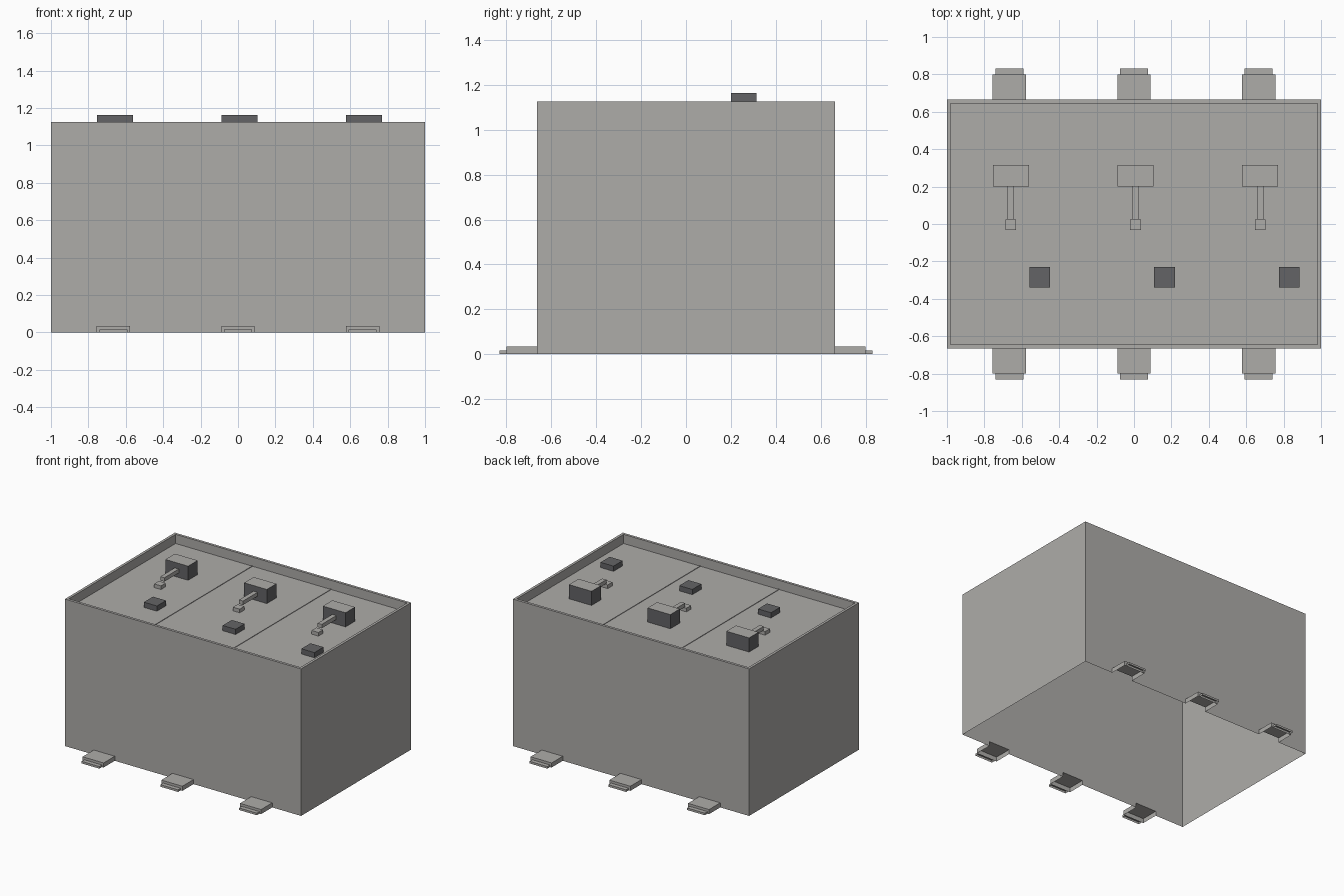
import bpy

cube = bpy.data.objects.get("Cube")
if cube:
    bpy.data.objects.remove(cube, do_unlink=True)


def material(name, colour):
    m = bpy.data.materials.new(name)
    m.use_nodes = True
    m.diffuse_color = colour
    m.node_tree.nodes["Principled BSDF"].inputs["Base Color"].default_value = colour
    return m


GREY = material("light_grey", (0.42, 0.413, 0.397, 1))
DARK = material("dark_grey", (0.127, 0.127, 0.133, 1))


def surface(name, polygons, *mats):
    """Object made of separate flat polygons."""
    verts, faces = [], []
    for poly in polygons:
        faces.append(range(len(verts), len(verts) + len(poly)))
        verts += poly
    me = bpy.data.meshes.new(name)
    me.from_pydata(verts, [], [tuple(f) for f in faces])
    for m in mats:
        me.materials.append(m)
    ob = bpy.data.objects.new(name, me)
    bpy.context.collection.objects.link(ob)
    return ob


def box_faces(x0, x1, y0, y1, z0, z1):
    """Outward faces in the order bottom, top, front, back, right, left."""
    a, b, c, d = [(x, y, z0) for x, y in ((x0, y0), (x1, y0), (x1, y1), (x0, y1))]
    e, f, g, h = [(p[0], p[1], z1) for p in (a, b, c, d)]
    return [(d, c, b, a), (e, f, g, h), (a, b, f, e),
            (c, d, h, g), (d, a, e, h), (b, c, g, f)]


def box(name, *size, mats=(GREY,)):
    return surface(name, box_faces(*size), *mats)


W, D, H = 1.0, 0.665, 1.125       # half width, half depth, height
RIM, FLOOR = 0.02, 1.055          # rim thickness, recessed lid height
PITCH = 2 * W / 3                 # spacing of the three cells
TAB_W, TAB_H = 0.089, 0.035       # half width and height of foot tabs
CELLS = [-PITCH, 0, PITCH]

# Open-bottomed case: long walls are notched where the tabs meet them
outline = [(-W, 0)]
for c in CELLS:
    outline += [(c - TAB_W, 0), (c - TAB_W, TAB_H), (c + TAB_W, TAB_H), (c + TAB_W, 0)]
outline += [(W, 0), (W, H), (-W, H)]
walls = box_faces(-W, W, -D, D, 0, H)[4:]
walls.append([(x, -D, z) for x, z in outline])
walls.append([(-x, D, z) for x, z in outline])
surface("case_walls", walls, GREY)

# Rim around the top and the recess walls below it
outer = [(-W, -D), (W, -D), (W, D), (-W, D)]
inner = [(-W + RIM, -D + RIM), (W - RIM, -D + RIM), (W - RIM, D - RIM), (-W + RIM, D - RIM)]
rim = []
for i in range(4):
    j = (i + 1) % 4
    p, q = (*inner[i], H), (*inner[j], H)
    rim.append([(*outer[i], H), (*outer[j], H), q, p])
    rim.append([p, q, (*inner[j], FLOOR), (*inner[i], FLOOR)])
surface("case_rim", rim, GREY)

# Recessed lid with thin dividers between the cells
surface("lid", [[(x, y, FLOOR) for x, y in inner]], GREY)
for s in (-1, 1):
    x = s * PITCH / 2
    box("lid_divider", x - 0.005, x + 0.005, -D + RIM, D - RIM, FLOOR, FLOOR + 0.004)

for c in CELLS:
    # Latch block with a pale top and dark sides
    x = c + 0.008
    block = box("latch_block", x - 0.096, x + 0.096, 0.2, 0.315, FLOOR, 1.163,
                mats=(GREY, DARK))
    for p in block.data.polygons:
        p.material_index = 0 if p.normal.z > 0.5 else 1

    # Arm reaching forward to a small pad
    box("latch_arm", x - 0.017, x + 0.017, 0.025, 0.2, 1.09, 1.12)
    box("latch_pad", x - 0.029, x + 0.029, -0.032, 0.025, FLOOR, 1.083)

    # Dark square button
    b = c + 0.163
    box("button", b - 0.055, b + 0.055, -0.34, -0.23, FLOOR, 1.095, mats=(DARK,))

    # Hollow stepped tabs at the foot of the front and back
    for s in (-1, 1):
        y0, y1 = sorted((s * D, s * 0.8))
        f = box_faces(c - TAB_W, c + TAB_W, y0, y1, 0, TAB_H)
        surface("foot_tab", [f[1], f[2 if s < 0 else 3], f[4], f[5]], GREY)
        y0, y1 = sorted((s * 0.8, s * 0.832))
        f = box_faces(c - 0.075, c + 0.075, y0, y1, 0, 0.016)
        surface("foot_tab_lip", [f[1], f[2 if s < 0 else 3], f[4], f[5]], GREY)
